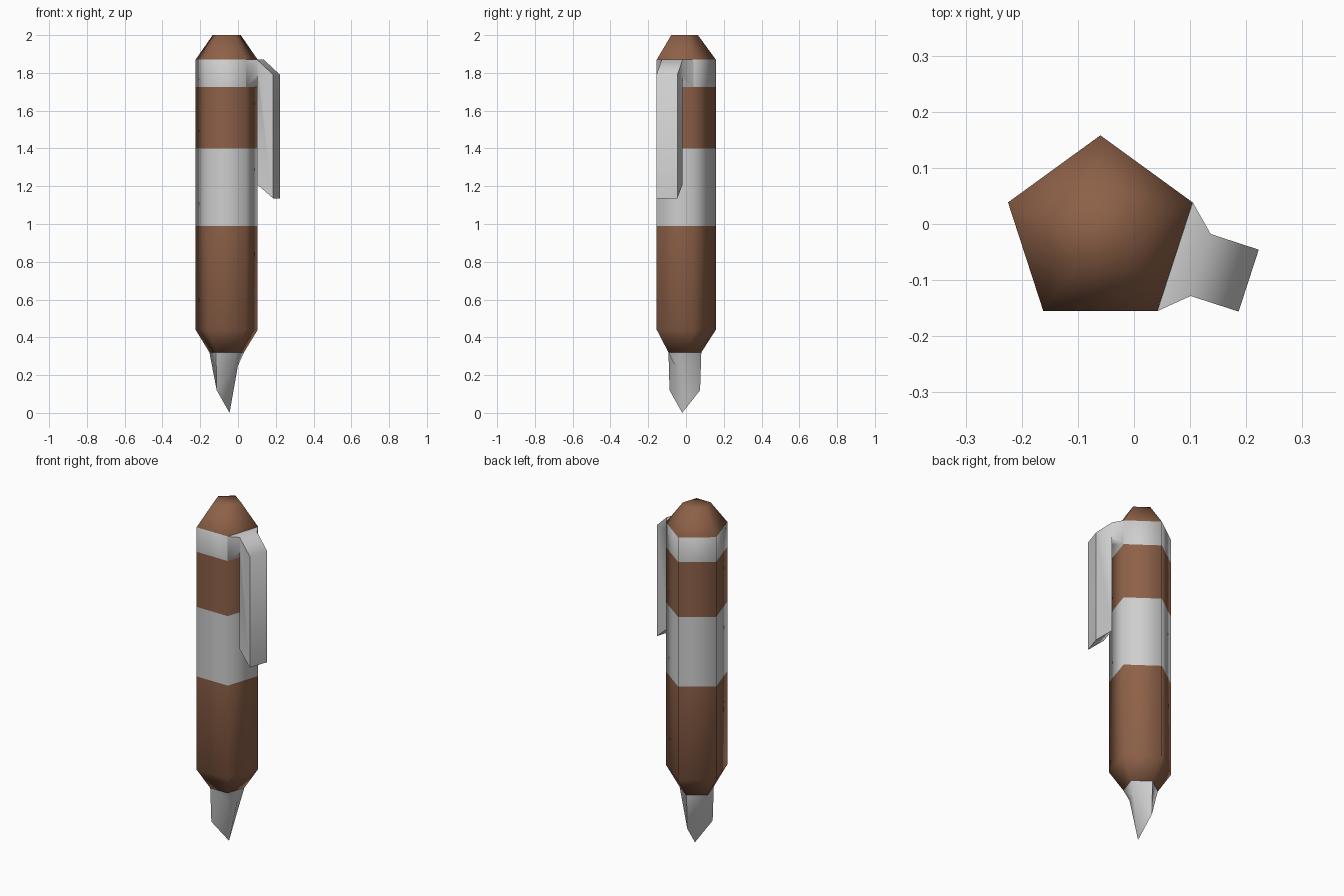
import bpy
import math
from mathutils import Matrix

if "Cube" in bpy.data.objects:
    bpy.data.objects.remove(bpy.data.objects["Cube"])

# Local frame: +x runs out along the clip, then everything is turned to place
PLACE = Matrix.Translation((-0.06, -0.015, 0)) @ Matrix.Rotation(math.radians(-18), 4, 'Z')
ANGLES = [math.radians(a) for a in (-36, 36, 108, 180, 252)]


def material(name, rgb):
    m = bpy.data.materials.new(name)
    m.diffuse_color = (*rgb, 1)
    m.use_nodes = True
    m.node_tree.nodes["Principled BSDF"].inputs["Base Color"].default_value = m.diffuse_color
    return m


brown = material("warm_brown", (0.27, 0.12, 0.065))
grey = material("light_grey", (0.62, 0.62, 0.62))


def build(name, verts, faces, mats):
    me = bpy.data.meshes.new(name)
    me.from_pydata([PLACE @ Matrix.Translation(v).to_translation() for v in verts], [], faces)
    for m in mats:
        me.materials.append(m)
    ob = bpy.data.objects.new(name, me)
    bpy.context.collection.objects.link(ob)
    bpy.context.view_layer.objects.active = ob
    bpy.ops.object.select_all(action='DESELECT')
    ob.select_set(True)
    bpy.ops.object.mode_set(mode='EDIT')
    bpy.ops.mesh.select_all(action='SELECT')
    bpy.ops.mesh.normals_make_consistent(inside=False)
    bpy.ops.object.mode_set(mode='OBJECT')
    bpy.ops.object.shade_smooth_by_angle(angle=math.radians(80))
    return ob


# Barrel: five-sided, lofted through rings of (height, radius)
rings = [(0.32, 0.096), (0.44, 0.173), (0.99, 0.173), (1.40, 0.173),
         (1.725, 0.173), (1.87, 0.173), (2.0, 0.078)]
verts = [(r * math.cos(a), r * math.sin(a), z) for z, r in rings for a in ANGLES]
faces = [(5 * k + i, 5 * k + (i + 1) % 5, 5 * k + 5 + (i + 1) % 5, 5 * k + 5 + i)
         for k in range(len(rings) - 1) for i in range(5)]
faces += [tuple(range(4, -1, -1)), tuple(range(5 * len(rings) - 5, 5 * len(rings)))]
barrel = build("barrel", verts, faces, [brown, grey])
# Grey bands by height
for p in barrel.data.polygons:
    z = p.center.z
    if 0.99 < z < 1.40 or 1.725 < z < 1.87:
        p.material_index = 1

# Nib: pentagon collar, two shoulders, two front points and the tip
verts = [(0.096 * math.cos(a), 0.096 * math.sin(a), 0.32) for a in ANGLES]
verts += [(0.053, -0.03, 0.25), (0.053, 0.03, 0.25),
          (-0.028, 0.085, 0.12), (-0.028, -0.085, 0.12), (0.016, 0, 0)]
faces = [(0, 1, 6, 5), (1, 2, 7, 6), (2, 3, 7), (3, 8, 7), (3, 4, 8), (4, 0, 5, 8),
         (5, 6, 9), (6, 7, 9), (7, 8, 9), (8, 5, 9), (4, 3, 2, 1, 0)]
build("nib", verts, faces, [grey])

# Clip: side outline with half widths, mirrored across the middle plane
side = [(0.14, 0.102, 1.725), (0.188, 0.058, 1.79), (0.188, 0.058, 1.21),
        (0.278, 0.058, 1.135), (0.278, 0.058, 1.79), (0.188, 0.058, 1.87),
        (0.14, 0.102, 1.87)]
verts = [(x, s * w, z) for s in (1, -1) for x, w, z in side]
faces = [(i, (i + 1) % 7, 7 + (i + 1) % 7, 7 + i) for i in range(7)]
for o in (0, 7):
    faces += [(o, o + 1, o + 5, o + 6), (o + 1, o + 2, o + 3, o + 4, o + 5)]
build("clip", verts, faces, [grey])
